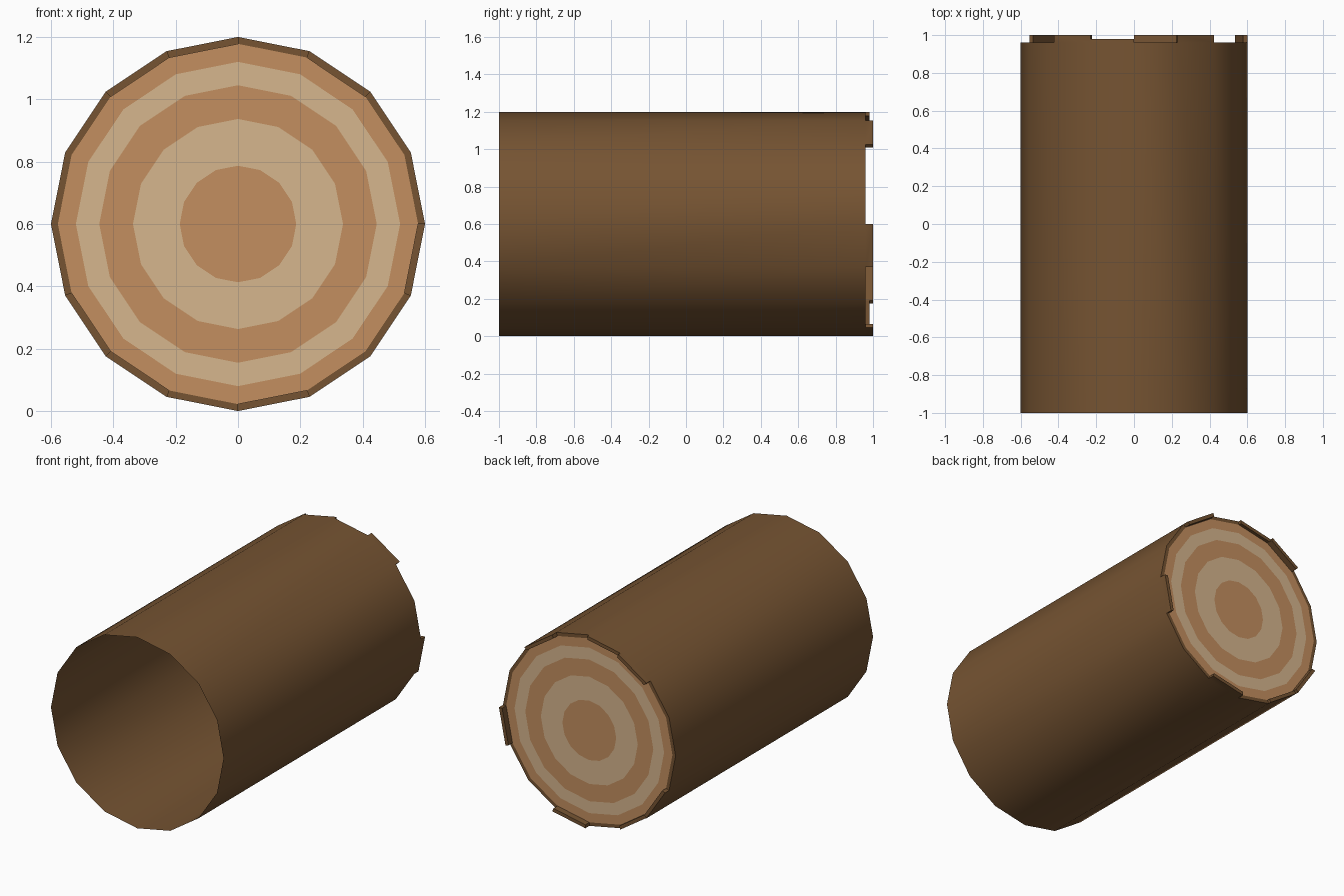
import bpy
import bmesh
from math import cos, sin, pi, radians

cube = bpy.data.objects.get("Cube")
if cube:
    bpy.data.objects.remove(cube, do_unlink=True)

SIDES = 16
RADIUS = 0.6
INNER = 0.578
END = 0.96


def material(name, colour):
    mat = bpy.data.materials.new(name)
    mat.use_nodes = True
    mat.diffuse_color = (*colour, 1)
    mat.node_tree.nodes["Principled BSDF"].inputs["Base Color"].default_value = (*colour, 1)
    return mat


bark = material("dark bark", (0.18, 0.088, 0.032))
wood = material("warm wood", (0.55, 0.275, 0.115))
pale = material("pale wood", (0.67, 0.465, 0.27))


def ring(bm, radius, y):
    return [bm.verts.new((radius * cos(2 * pi * k / SIDES), y,
                          RADIUS + radius * sin(2 * pi * k / SIDES)))
            for k in range(SIDES)]


def band(bm, a, b, slot=0):
    faces = []
    for k in range(SIDES):
        n = (k + 1) % SIDES
        face = bm.faces.new((a[k], b[k], b[n], a[n]))
        face.material_index = slot
        faces.append(face)
    return faces


def finish(bm, name, mats):
    mesh = bpy.data.meshes.new(name)
    bm.normal_update()
    bm.to_mesh(mesh)
    bm.free()
    for mat in mats:
        mesh.materials.append(mat)
    obj = bpy.data.objects.new(name, mesh)
    bpy.context.collection.objects.link(obj)
    return obj


# Bark: an open tube with a narrow rim at the back
bm = bmesh.new()
front = ring(bm, RADIUS, -1)
back = ring(bm, RADIUS, END)
band(bm, front, back)
rim = band(bm, back, ring(bm, INNER, END))

# Ragged bark: some rim segments stand out, full or half height
teeth = {2: 0.04, 4: 0.02, 5: 0.04, 9: 0.04, 10: 0.02, 12: 0.04, 15: 0.04}
for k, height in teeth.items():
    raised = bmesh.ops.extrude_discrete_faces(bm, faces=[rim[k]])["faces"]
    for vert in raised[0].verts:
        vert.co.y = END + height
log_bark = finish(bm, "log_bark", [bark])

# Sawn end: alternating growth rings around a solid core
bm = bmesh.new()
rings = [ring(bm, r, END) for r in (INNER, 0.52, 0.445, 0.337, 0.187)]
for i in range(len(rings) - 1):
    band(bm, rings[i], rings[i + 1], i % 2)
bm.faces.new(rings[-1][::-1]).material_index = 0
finish(bm, "growth_rings", [wood, pale])

# Smooth the round bark, keeping the rim sharp
bpy.ops.object.select_all(action='DESELECT')
log_bark.select_set(True)
bpy.context.view_layer.objects.active = log_bark
bpy.ops.object.shade_smooth_by_angle(angle=radians(35))
